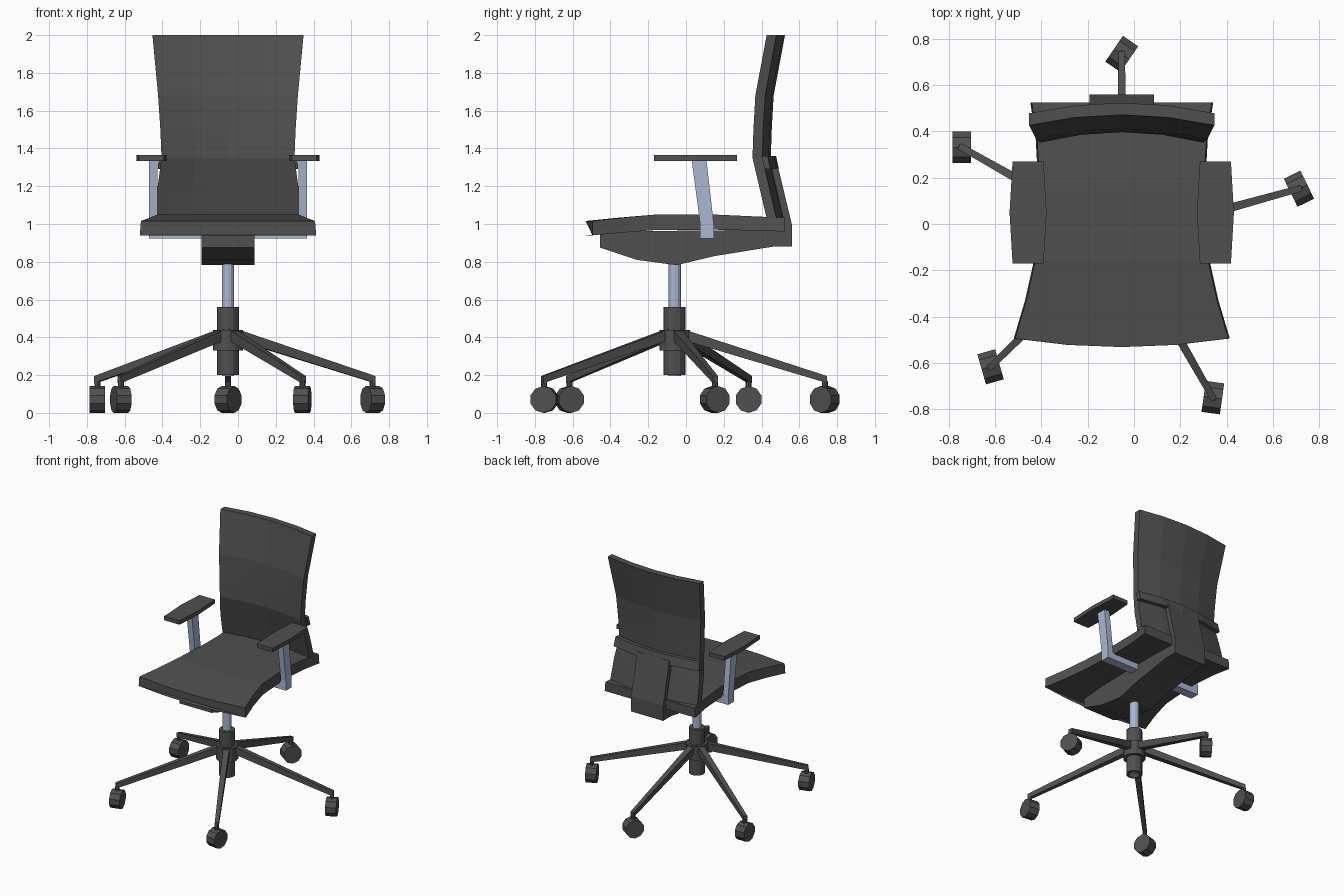
import bpy, bmesh, math
from mathutils import Vector, Matrix

if "Cube" in bpy.data.objects:
    bpy.data.objects.remove(bpy.data.objects["Cube"])

CX, CY = -0.053, -0.06      # swivel axis


def material(name, col):
    m = bpy.data.materials.new(name)
    m.diffuse_color = (*col, 1)
    m.use_nodes = True
    m.node_tree.nodes["Principled BSDF"].inputs["Base Color"].default_value = m.diffuse_color
    return m


DARK = material("charcoal", (0.08, 0.08, 0.08))
SILVER = material("blue silver", (0.40, 0.47, 0.65))


def finish(name, bm, mat):
    bmesh.ops.recalc_face_normals(bm, faces=bm.faces)
    me = bpy.data.meshes.new(name)
    bm.to_mesh(me)
    bm.free()
    me.materials.append(mat)
    ob = bpy.data.objects.new(name, me)
    bpy.context.collection.objects.link(ob)
    return ob


def loft(name, loops, mat):
    """Closed solid through equal-length rings of points."""
    bm = bmesh.new()
    rings = [[bm.verts.new(p) for p in lp] for lp in loops]
    n = len(rings[0])
    for a, b in zip(rings, rings[1:]):
        for i in range(n):
            j = (i + 1) % n
            bm.faces.new((a[i], a[j], b[j], b[i]))
    bm.faces.new(rings[0])
    bm.faces.new(rings[-1])
    return finish(name, bm, mat)


def prism(name, profile, x0, x1, mat):
    """Extrude a (y, z) profile along x."""
    return loft(name, [[(x, y, z) for y, z in profile] for x in (x0, x1)], mat)


def cylinder(name, r, depth, mtx, mat, sides=12):
    bm = bmesh.new()
    bmesh.ops.create_cone(bm, cap_ends=True, segments=sides, radius1=r, radius2=r,
                          depth=depth, matrix=mtx)
    return finish(name, bm, mat)


def upright(name, r, z0, z1, mat, x=CX, y=CY, sides=12):
    return cylinder(name, r, z1 - z0, Matrix.Translation((x, y, (z0 + z1) / 2)), mat, sides)


T = [-1, -0.5, 0, 0.5, 1]   # stations across the width

# Seat: rows of (edge y, bulge of the middle, half width, top z, bottom z)
rows = [(-0.495, -0.037, 0.467, 1.016, 0.94), (-0.33, -0.02, 0.418, 1.034, 0.955),
        (-0.16, 0, 0.38, 1.05, 0.968), (0.15, 0, 0.36, 1.05, 0.97),
        (0.37, 0, 0.372, 1.04, 0.965), (0.525, 0, 0.395, 1.033, 0.96)]
loops = []
for y, b, w, zt, zb in rows:
    top = [(CX + t * (w - 0.006), y + b * (1 - t * t), zt) for t in T]
    bot = [(CX + t * w, y + b * (1 - t * t), zb) for t in reversed(T)]
    loops.append(top + bot)
loft("seat", loops, DARK)


# Backrest and lumbar band: rows of (z, front edge y, half width)
def curved_panel(name, rows, thick, curve=0.045):
    loops = []
    for z, e, w in rows:
        f = [(CX + t * w, e + curve * (1 - t * t), z) for t in T]
        loops.append(f + [(x, y + thick, z) for x, y, z in reversed(f)])
    loft(name, loops, DARK)


curved_panel("backrest", [(1.03, 0.427, 0.38), (1.2, 0.387, 0.372), (1.35, 0.352, 0.352),
                          (1.5, 0.357, 0.358), (1.68, 0.367, 0.37), (2.0, 0.427, 0.4)], 0.052)
curved_panel("lumbar_band", [(1.29, 0.415, 0.372), (1.36, 0.4, 0.366)], 0.032)

# Tilt mechanism under the seat, bending up into the back bracket
prism("tilt_mechanism", [(-0.455, 0.96), (-0.455, 0.875), (-0.26, 0.81), (-0.05, 0.782),
                         (0.15, 0.83), (0.46, 0.88), (0.56, 0.88), (0.56, 1.0),
                         (0.483, 1.32), (0.44, 1.32), (0.505, 1.02), (0.5, 0.97)],
      CX - 0.14, CX + 0.14, DARK)

# Armrests
prism("armrest_crossbar", [(0.075, 0.922), (0.147, 0.922), (0.147, 0.98), (0.075, 0.98)],
      CX - 0.38, CX + 0.38, SILVER)
for s, side in ((-1, "left"), (1, "right")):
    xc = CX + s * 0.396
    prism(side + "_armrest_post", [(0.075, 0.922), (0.147, 0.922), (0.147, 1.0), (0.108, 1.34),
                                   (0.03, 1.34), (0.075, 1.0)], xc - 0.023, xc + 0.023, SILVER)
    px = CX + s * 0.405
    outline = [(-0.067, 0.22), (0.067, 0.22), (0.08, 0), (0.067, -0.22), (-0.067, -0.22), (-0.08, 0)]
    loft(side + "_armrest_pad", [[(px + x, 0.05 + y, z) for x, y in outline]
                                 for z in (1.333, 1.364)], DARK)

# Gas lift and hub
upright("gas_lift", 0.033, 0.196, 0.82, SILVER)
upright("hub_sleeve", 0.058, 0.2, 0.56, DARK)
upright("hub_collar", 0.08, 0.33, 0.44, DARK)

# Five star legs with casters: (leg angle, caster axle angle)
R = 0.795
for i, (leg, axle) in enumerate([(90, -34.5), (15.5, 26), (-60.3, -8), (-135.5, 16), (150.5, 0)], 1):
    a = math.radians(leg)
    d, n = Vector((math.cos(a), math.sin(a), 0)), Vector((-math.sin(a), math.cos(a), 0))
    hub = Vector((CX, CY, 0))
    loops = []
    for r, w, zt, zb in ((0.03, 0.024, 0.448, 0.39), (R + 0.012, 0.014, 0.195, 0.158)):
        c = hub + d * r
        loops.append([c + n * w + Vector((0, 0, zt)), c - n * w + Vector((0, 0, zt)),
                      c - n * w + Vector((0, 0, zb)), c + n * w + Vector((0, 0, zb))])
    loft(f"star_leg_{i}", loops, DARK)
    p = hub + d * R
    upright(f"caster_pin_{i}", 0.016, 0.1, 0.175, DARK, p.x, p.y, 8)
    m = (Matrix.Translation((p.x, p.y, 0.077)) @ Matrix.Rotation(math.radians(axle), 4, 'Z')
         @ Matrix.Rotation(math.pi / 2, 4, 'Y') @ Matrix.Rotation(math.pi / 10, 4, 'Z'))
    cylinder(f"caster_{i}", 0.071, 0.08, m, DARK, 10)

# Rest the casters exactly on the ground
bpy.context.view_layer.update()
low = min((o.matrix_world @ v.co).z for o in bpy.data.objects for v in o.data.vertices)
for o in bpy.data.objects:
    if o.name.startswith("caster_"):
        o.location.z -= low
